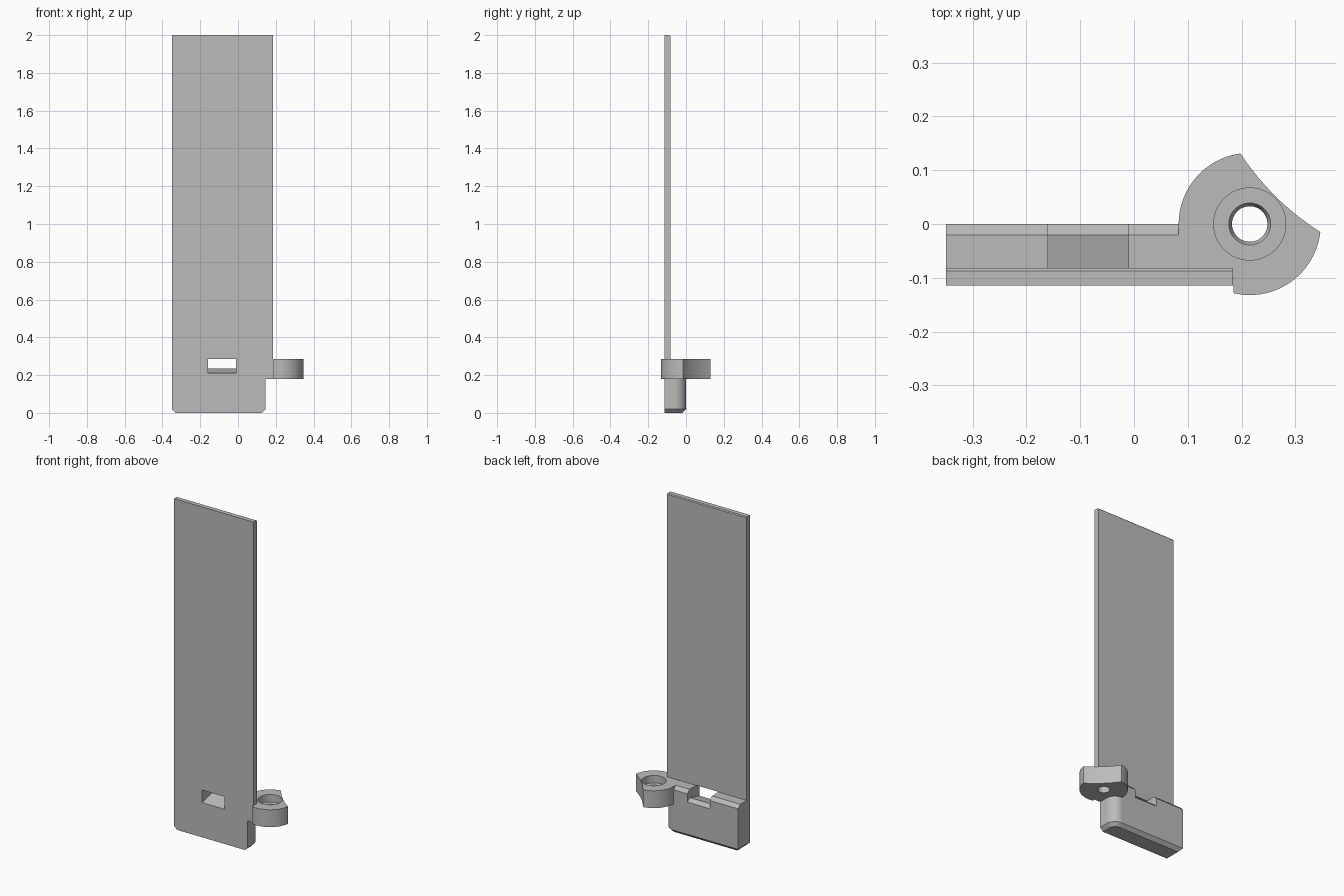
import bpy, bmesh
from math import sin, cos, radians
from mathutils import Vector

cube = bpy.data.objects.get("Cube")
if cube:
    bpy.data.objects.remove(cube, do_unlink=True)

grey = bpy.data.materials.new("plain grey")
grey.use_nodes = True
colour = (0.5, 0.5, 0.5, 1)
grey.diffuse_color = colour
grey.node_tree.nodes["Principled BSDF"].inputs["Base Color"].default_value = colour


def loft(name, rings):
    """Skin a stack of equal-length rings and cap both ends."""
    bm = bmesh.new()
    rows = [[bm.verts.new(p) for p in ring] for ring in rings]
    n = len(rows[0])
    for a, b in zip(rows, rows[1:]):
        for i in range(n):
            j = (i + 1) % n
            bm.faces.new((a[i], a[j], b[j], b[i]))
    bm.faces.new(rows[0])
    bm.faces.new(rows[-1])
    bmesh.ops.recalc_face_normals(bm, faces=bm.faces)
    mesh = bpy.data.meshes.new(name)
    bm.to_mesh(mesh)
    bm.free()
    mesh.materials.append(grey)
    obj = bpy.data.objects.new(name, mesh)
    bpy.context.collection.objects.link(obj)
    return obj


def arc(cx, cy, r, start, end, steps):
    angles = [radians(start + (end - start) * i / steps) for i in range(steps + 1)]
    return [(cx + r * cos(a), cy + r * sin(a)) for a in angles]


def at_z(outline, z):
    return [(x, y, z) for x, y in outline]


def along_x(profile, x0, x1):
    return [[(x, y, z) for y, z in profile] for x in (x0, x1)]


def select_only(obj):
    bpy.ops.object.select_all(action='DESELECT')
    obj.select_set(True)
    bpy.context.view_layer.objects.active = obj


def cut(obj, cutter):
    cutter.hide_render = True
    mod = obj.modifiers.new("cut", 'BOOLEAN')
    mod.operation = 'DIFFERENCE'
    mod.solver = 'EXACT'
    mod.object = cutter
    select_only(obj)
    bpy.ops.object.modifier_apply(modifier=mod.name)


LEFT, FRONT, BACK = -0.349, -0.114, -0.082
STEP, TOP, BEVEL = 0.18, 0.285, 0.02

# Tall thin plate, stepped in below the lug, with a fine bevel at its top back edge
def plate_ring(y, top):
    pts = [(LEFT + BEVEL, 0), (0.145 - BEVEL, 0), (0.145, BEVEL), (0.145, STEP),
           (0.184, STEP), (0.184, top), (LEFT, top), (LEFT, BEVEL)]
    return [(x, y, z) for x, z in pts]

plate = loft("tall_plate", [plate_ring(FRONT, 2), plate_ring(-0.087, 2),
                            plate_ring(BACK, 1.995)])

# Lower base with a rounded end and bevelled underside
def base_outline(d):
    return ([(LEFT + d, BACK - 0.001), (0.145 - d, BACK - 0.001)]
            + arc(0.085, -0.06, 0.06 - d, 0, 90, 16) + [(LEFT + d, -d)])

base = loft("lower_base", [at_z(base_outline(BEVEL), 0), at_z(base_outline(0), BEVEL),
                           at_z(base_outline(0), STEP)])

# Upper base with a bevelled back edge
upper = loft("upper_base", along_x(
    [(BACK - 0.001, STEP), (0, STEP), (0, TOP - BEVEL), (-BEVEL, TOP),
     (BACK - 0.001, TOP)], LEFT, 0.09))

# Latch window through the plate and the notch behind it
window = loft("window_cutter", along_x(
    [(-0.2, 0.188), (FRONT, 0.21), (-BEVEL, 0.235), (0.02, 0.195),
     (0.02, TOP + 0.001), (-0.2, TOP + 0.001)], -0.16, -0.01))
cut(plate, window)
cut(upper, window)
bpy.data.objects.remove(window, do_unlink=True)

# Round lug with a hollow scooped from its outer back side
CX, R = 0.215, 0.132
outer = arc(CX, 0, R, -103, -6.5, 32)
inner = arc(CX, 0, R, 97.5, 180, 28)
p, q = Vector(outer[-1]), Vector(inner[0])
mid = (p + q) / 2
pull = mid + (Vector((CX, 0)) - mid).normalized() * 0.022
scoop = []
for i in range(1, 12):
    t = i / 12
    scoop.append(tuple(p * (1 - t) ** 2 + pull * 2 * t * (1 - t) + q * t * t))
outline = outer + scoop + inner + [(CX - R, -0.1), (outer[0][0], -0.1)]
lug = loft("round_lug", [at_z(outline, STEP), at_z(outline, TOP)])

# Stepped screw hole: wide recess, small taper, through bore
levels = [(0.033, 0.1), (0.033, 0.228), (0.039, 0.24), (0.067, 0.24), (0.067, 0.35)]
hole = loft("hole_cutter", [at_z(arc(CX, 0, r, 0, 352.5, 47), z) for r, z in levels])
cut(lug, hole)
bpy.data.objects.remove(hole, do_unlink=True)

for obj in (base, lug):
    select_only(obj)
    bpy.ops.object.shade_smooth_by_angle(angle=radians(30))
